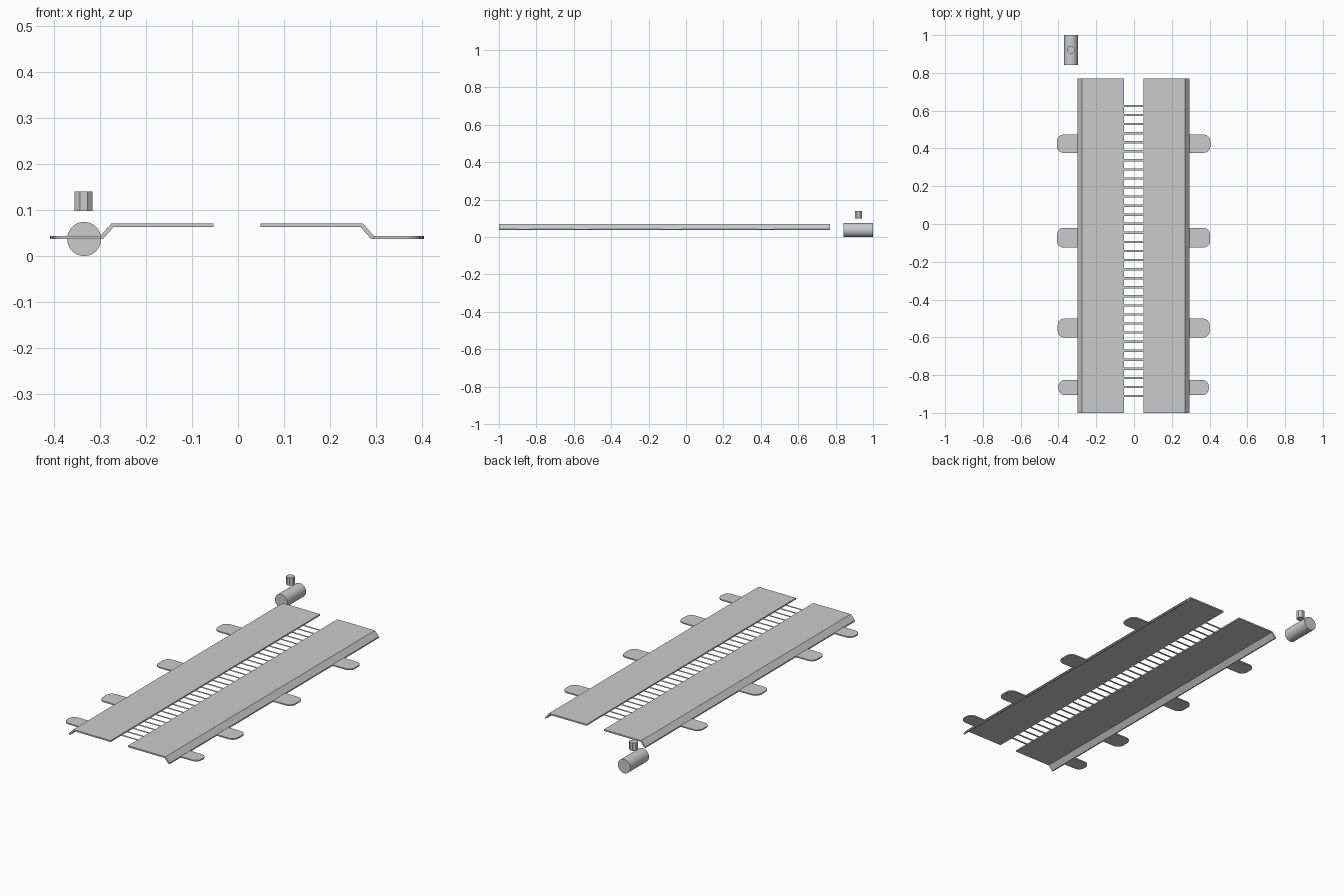
import bpy, bmesh, math

if "Cube" in bpy.data.objects:
    bpy.data.objects.remove(bpy.data.objects["Cube"])

CX = -0.002  # mirror line of the bridge deck


def finish(bm, name):
    bmesh.ops.recalc_face_normals(bm, faces=bm.faces)
    me = bpy.data.meshes.new(name)
    bm.to_mesh(me)
    bm.free()
    ob = bpy.data.objects.new(name, me)
    bpy.context.collection.objects.link(ob)
    return ob


def extrude(name, points, vec):
    bm = bmesh.new()
    f = bm.faces.new([bm.verts.new(p) for p in points])
    ext = bmesh.ops.extrude_face_region(bm, geom=[f], use_keep_orig=True)
    verts = [g for g in ext["geom"] if isinstance(g, bmesh.types.BMVert)]
    bmesh.ops.translate(bm, verts=verts, vec=vec)
    return finish(bm, name)


def cylinder(name, r, depth, loc, rot=(0, 0, 0), sides=32, smooth=True):
    bpy.ops.mesh.primitive_cylinder_add(vertices=sides, radius=r, depth=depth,
                                        location=loc, rotation=rot)
    ob = bpy.context.object
    ob.name = name
    if smooth:
        bpy.ops.object.shade_smooth_by_angle(angle=math.radians(35))
    return ob


# Bent deck panels and their rounded side tabs
profile = [(0.051, 0.0705), (0.273, 0.0705), (0.297, 0.0435), (0.297, 0.037),
           (0.291, 0.037), (0.268, 0.063), (0.051, 0.063)]
tabs = [(0.425, 0.048, 0.406), (-0.073, 0.052, 0.405),
        (-0.551, 0.05, 0.402), (-0.866, 0.04, 0.398)]
for side, s in (("left", -1), ("right", 1)):
    extrude(side + "_deck_panel", [(CX + s * x, -1, z) for x, z in profile],
            (0, 1.77, 0))
    for i, (y, h, tip) in enumerate(tabs):
        r = 0.034
        outline = [(0.292, -h)]
        for sy in (-1, 1):
            for k in range(7):
                a = math.radians(-90 + 15 * k if sy < 0 else 15 * k)
                outline.append((tip - r + r * math.cos(a),
                                sy * (h - r) + r * math.sin(a)))
        outline.append((0.292, h))
        extrude(f"{side}_tab_{i + 1}",
                [(CX + s * x, y + dy, 0.037) for x, dy in outline],
                (0, 0, 0.0065))

# Thin flat rungs across the central gap
bm = bmesh.new()
for i in range(33):
    y = -0.911 + i * 0.048
    bm.faces.new([bm.verts.new((CX + x, y + dy, 0.0665)) for x, dy in
                  ((-0.052, -0.006), (0.052, -0.006), (0.052, 0.006), (-0.052, 0.006))])
finish(bm, "gap_rungs")

# Separate roller with a small octagonal peg hovering above it
cylinder("roller", 0.037, 0.158, (-0.334, 0.921, 0.037), (math.pi / 2, 0, 0))
cylinder("peg", 0.0212, 0.042, (-0.335, 0.922, 0.119),
         (0, 0, math.pi / 8), sides=8, smooth=False)
